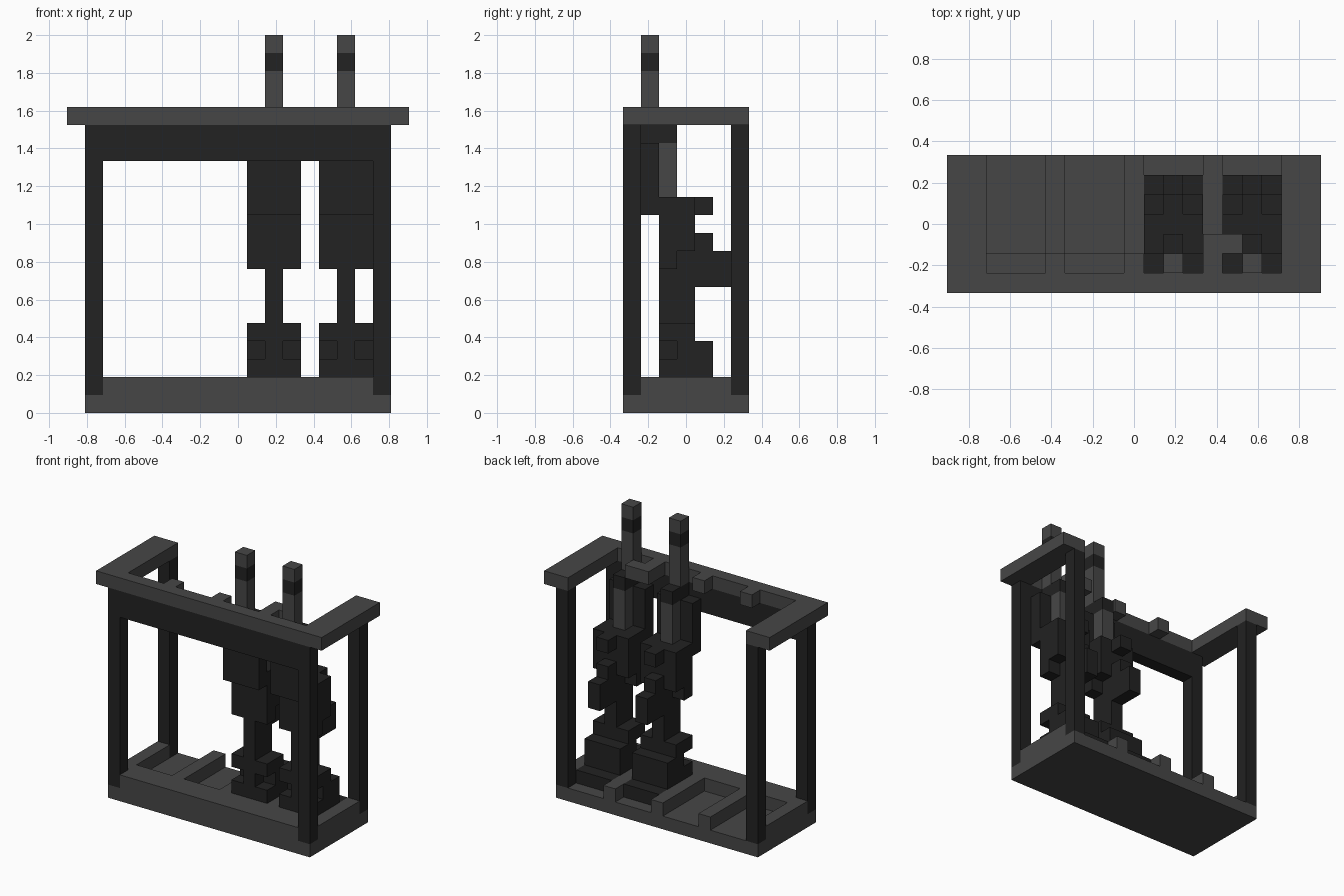
import bpy, bmesh
from mathutils import Vector

if "Cube" in bpy.data.objects:
    bpy.data.objects.remove(bpy.data.objects["Cube"])

U = 2 / 21  # one block unit; the model is 21 blocks tall


def material(name, v):
    m = bpy.data.materials.new(name)
    m.diffuse_color = (v, v, v, 1)
    m.use_nodes = True
    m.node_tree.nodes["Principled BSDF"].inputs["Base Color"].default_value = m.diffuse_color
    return m


GREY = material("steel grey", 0.062)
DARK = material("gunmetal black", 0.016)


def blocks(name, mat, boxes, dx=0):
    """One object made of boxes given as x0, x1, y0, y1, z0, z1 in block units."""
    bm = bmesh.new()
    for x0, x1, y0, y1, z0, z1 in boxes:
        lo = Vector((x0 + dx, y0, z0))
        size = Vector((x1 - x0, y1 - y0, z1 - z0))
        verts = bmesh.ops.create_cube(bm, size=1)["verts"]
        for v in verts:
            v.co = (lo + size * 0.5 + Vector(a * b for a, b in zip(v.co, size))) * U
    mesh = bpy.data.meshes.new(name)
    bm.to_mesh(mesh)
    bm.free()
    mesh.materials.append(mat)
    ob = bpy.data.objects.new(name, mesh)
    bpy.context.collection.objects.link(ob)
    return ob


# Base tray: floor, front rim, side rims and slot dividers open at the back
blocks("base_floor", GREY, [(-8.5, 8.5, -3.5, 3.5, 0, 1)])
blocks("base_front_rim", GREY, [(-7.5, 7.5, -3.5, -1.5, 1, 2)])
blocks("base_side_rims", GREY, [(s - .5, s + .5, -2.5, 2.5, 1, 2) for s in (-8, 8)])
blocks("base_dividers", GREY, [(x - .5, x + .5, -1.5, 3.5, 1, 2) for x in (-4, 0, 4)])

# Corner posts and front apron
blocks("corner_posts", DARK, [(x - .5, x + .5, y - .5, y + .5, 1, 16)
                              for x in (-8, 8) for y in (-3, 3)])
blocks("front_apron", DARK, [(-7.5, 7.5, -3.5, -2.5, 14, 16)])

# U-shaped top rail with small teeth between the slots
blocks("top_rail", GREY, [(-7.5, 7.5, -3.5, -2.5, 16, 17),
                          (-9.5, -7.5, -3.5, 3.5, 16, 17),
                          (7.5, 9.5, -3.5, 3.5, 16, 17)])
blocks("rail_teeth", GREY, [(x - .5, x + .5, -2.5, -1.5, 16, 17) for x in (-4, 0, 4)]
       + [(3.5, 5.5, -1.5, -.5, 16, 17)])

# Two stored rifles standing on their butts
for i, cx in enumerate((2, 6), 1):
    n = f"rifle_{i}_"
    blocks(n + "butt", DARK, [(-1.5, 1.5, -1.5, 2.5, 1, 2),
                              (-1.5, 1.5, -1.5, 1.5, 2, 3),
                              (-1.5, 1.5, -.5, 1.5, 3, 4),
                              (-.5, .5, -1.5, -.5, 3, 4),
                              (-1.5, 1.5, -1.5, .5, 4, 5)], cx)
    blocks(n + "stock", DARK, [(-.5, .5, -1.5, .5, 5, 9)], cx)
    blocks(n + "grip", DARK, [(-.5, .5, .5, 2.5, 7, 9),
                              (-.5, .5, .5, 1.5, 9, 10)], cx)
    blocks(n + "receiver", DARK, [(-1.5, 1.5, -1.5, .5, 9, 12),
                                  (-1.5, -.5, -1.5, -.5, 8, 9),
                                  (.5, 1.5, -1.5, -.5, 8, 9),
                                  (-.5, .5, .5, 1.5, 11, 12)], cx)
    blocks(n + "handguard", DARK, [(-1.5, 1.5, -2.5, -1.5, 11, 15)], cx)
    blocks(n + "gas_tube", GREY, [(-.5, .5, -1.5, -.5, 12, 15)], cx)
    blocks(n + "front_sight", DARK, [(-.5, .5, -2.5, -.5, 15, 16)], cx)
    blocks(n + "barrel", GREY, [(-.5, .5, -2.5, -1.5, 16, 19),
                                (-.5, .5, -2.5, -1.5, 20, 21)], cx)
    blocks(n + "barrel_band", DARK, [(-.5, .5, -2.5, -1.5, 19, 20)], cx)
